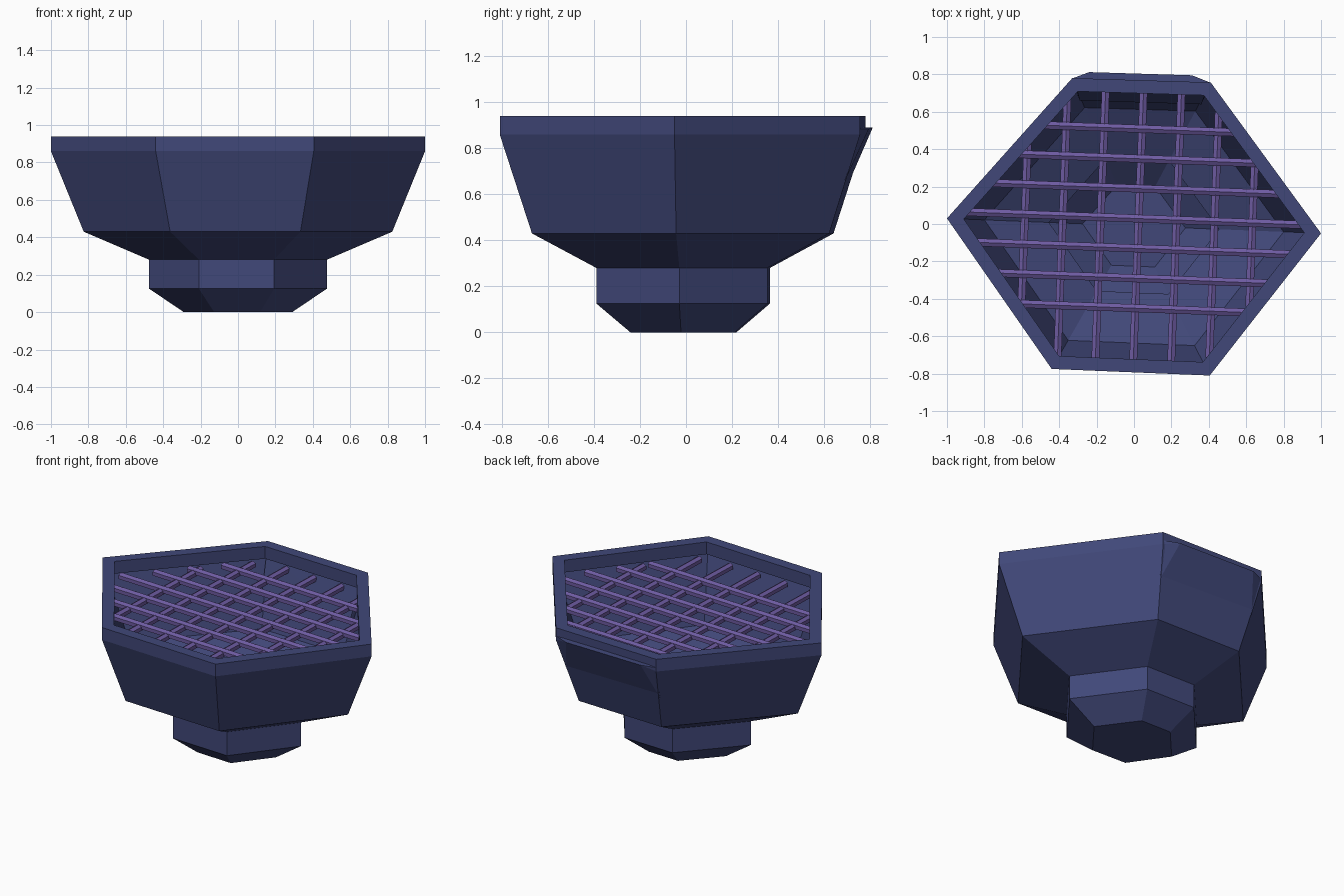
import bpy, bmesh, math
from mathutils import Vector

if "Cube" in bpy.data.objects:
    bpy.data.objects.remove(bpy.data.objects["Cube"])

HEX = [(-1, .03), (-.44, -.775), (.405, -.81), (1, -.05), (.41, .757), (-.33, .78)]
TILT = math.radians(-2.2)

def material(name, rgb):
    m = bpy.data.materials.new(name)
    m.diffuse_color = (*rgb, 1)
    m.use_nodes = True
    m.node_tree.nodes["Principled BSDF"].inputs["Base Color"].default_value = m.diffuse_color
    return m

NAVY = material("navy", (.052, .064, .19))
VIOLET = material("violet", (.155, .105, .36))

def make_object(name, bm, mat):
    bmesh.ops.recalc_face_normals(bm, faces=bm.faces)
    me = bpy.data.meshes.new(name)
    bm.to_mesh(me)
    bm.free()
    me.materials.append(mat)
    ob = bpy.data.objects.new(name, me)
    bpy.context.collection.objects.link(ob)
    return ob

def hex_ring(bm, s, z):
    off = -.01 * (1 - s)
    return [bm.verts.new((x * s, y * s + off, z)) for x, y in HEX]

# Hexagonal bowl: outer profile up, over the rim, then down the thin inside
bm = bmesh.new()
profile = [(.29, 0), (.475, .125), (.475, .28), (.825, .43), (1, .86), (1, .94),
           (.91, .94), (.91, .86), (.97, .85), (.80, .445), (.455, .295),
           (.455, .135), (.275, .02)]
rings = [hex_ring(bm, s, z) for s, z in profile]
for a, b in zip(rings, rings[1:]):
    for i in range(6):
        j = (i + 1) % 6
        bm.faces.new((a[i], a[j], b[j], b[i]))
bm.faces.new(rings[0])
bm.faces.new(rings[-1])
make_object("hexagonal_bowl", bm, NAVY)

# Shallow wedge lip leaning out of the back wall
bm = bmesh.new()
for p in [(-.31, .712, .66), (.38, .692, .66), (-.33, .776, .86), (.41, .752, .86),
          (-.33, .778, .885), (.41, .755, .885), (-.24, .812, .89), (.31, .795, .885),
          (-.29, .66, .66), (.36, .64, .66), (-.31, .74, .89), (.39, .72, .89)]:
    bm.verts.new(p)
bmesh.ops.convex_hull(bm, input=bm.verts)
make_object("back_lip", bm, NAVY)

# Grate bars, clipped to the inside of the bowl
inside = [Vector(p) * .925 for p in HEX]

def clip(origin, d):
    hits = []
    for p, q in zip(inside, inside[1:] + inside[:1]):
        e = q - p
        den = d.cross(e)
        if abs(den) > 1e-6:
            t, u = (p - origin).cross(e) / den, (p - origin).cross(d) / den
            if 0 <= u <= 1:
                hits.append(t)
    return origin + d * min(hits), origin + d * max(hits)

def add_bar(bm, origin, d, z, r=.024):
    a, b = clip(origin, d)
    n = Vector((-d.y, d.x))
    ends = []
    for c in (a, b):
        ring = []
        for k in range(6):
            t = math.radians(90 + 60 * k)
            p = c + n * r * math.cos(t)
            ring.append(bm.verts.new((p.x, p.y, z + r * math.sin(t))))
        ends.append(ring)
        bm.faces.new(ring)
    for k in range(6):
        m = (k + 1) % 6
        bm.faces.new((ends[0][k], ends[0][m], ends[1][m], ends[1][k]))

along = Vector((math.cos(TILT), math.sin(TILT)))
across = Vector((-along.y, along.x))

bm = bmesh.new()
for i in range(7):
    add_bar(bm, Vector((0, .51 - .16 * i)), along, .835)
make_object("grate_long_bars", bm, VIOLET)

bm = bmesh.new()
for i in range(7):
    add_bar(bm, Vector((-.585 + .203 * i, 0)), across, .825)
make_object("grate_cross_bars", bm, VIOLET)
